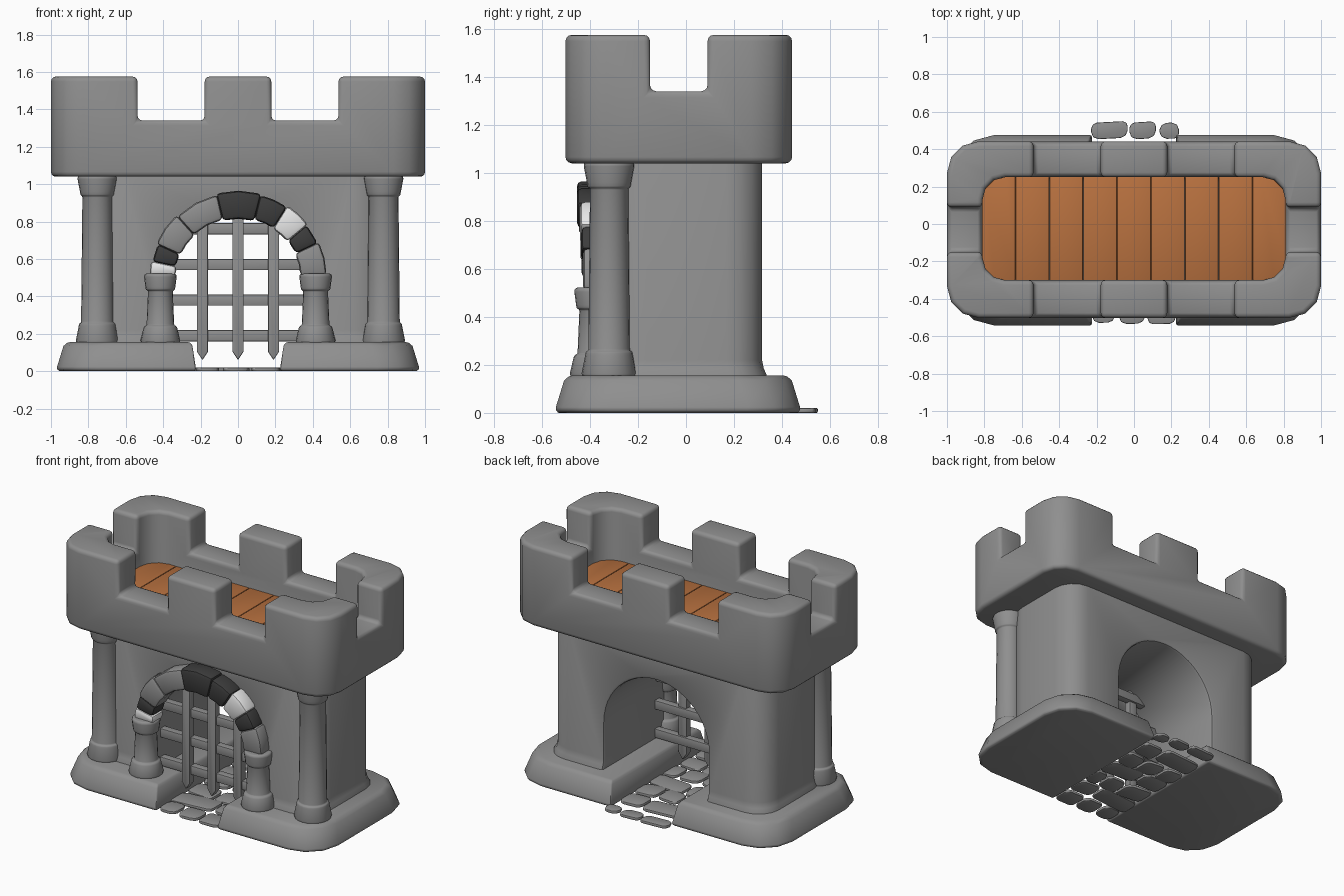
import bpy, bmesh, math, random

if "Cube" in bpy.data.objects:
    bpy.data.objects.remove(bpy.data.objects["Cube"])
random.seed(4)

def material(name, c):
    m = bpy.data.materials.new(name)
    m.diffuse_color = (*c, 1)
    m.use_nodes = True
    m.node_tree.nodes["Principled BSDF"].inputs["Base Color"].default_value = m.diffuse_color
    return m

GREY = material("stone grey", (0.275, 0.275, 0.275))
DARK = material("dark stone", (0.045, 0.045, 0.045))
WHITE = material("pale stone", (0.8, 0.8, 0.8))
WOOD = material("wood", (0.48, 0.165, 0.05))

def apply_mod(ob, mod):
    bpy.context.view_layer.objects.active = ob
    bpy.ops.object.modifier_apply(modifier=mod.name)

def finish(ob, bevel=0.0, segs=2, clamp=True):
    bpy.ops.object.select_all(action='DESELECT')
    ob.select_set(True)
    bpy.context.view_layer.objects.active = ob
    if bevel:
        b = ob.modifiers.new("bevel", 'BEVEL')
        b.width, b.segments, b.limit_method = bevel, segs, 'ANGLE'
        b.angle_limit = math.radians(40)
        b.use_clamp_overlap = clamp
        apply_mod(ob, b)
    bpy.ops.object.shade_smooth_by_angle(angle=math.radians(40))

def loft(name, rings, mat, bevel=0.0, done=True):
    """Skin a stack of equal-length rings and cap both ends."""
    bm = bmesh.new()
    vs = [[bm.verts.new(p) for p in r] for r in rings]
    n = len(rings[0])
    for a, b in zip(vs, vs[1:]):
        for i in range(n):
            bm.faces.new((a[i], a[(i + 1) % n], b[(i + 1) % n], b[i]))
    bm.faces.new(vs[0][::-1])
    bm.faces.new(vs[-1])
    bmesh.ops.recalc_face_normals(bm, faces=bm.faces)
    me = bpy.data.meshes.new(name)
    bm.to_mesh(me)
    bm.free()
    me.materials.append(mat)
    ob = bpy.data.objects.new(name, me)
    bpy.context.collection.objects.link(ob)
    if done:
        finish(ob, bevel)
    return ob

def prism(name, pts, lo, hi, mat, axis='z', bevel=0.0, done=True):
    put = (lambda p, t: (p[0], p[1], t)) if axis == 'z' else (lambda p, t: (p[0], t, p[1]))
    return loft(name, [[put(p, t) for p in pts] for t in (lo, hi)], mat, bevel, done)

def rrect(x0, x1, y0, y1, radii, n=3):
    """Rounded rectangle; radii in order right-back, left-back, left-front, right-front."""
    out = []
    for k, (r, (cx, cy, sx, sy)) in enumerate(zip(radii, ((x1, y1, -1, -1), (x0, y1, 1, -1),
                                                          (x0, y0, 1, 1), (x1, y0, -1, 1)))):
        if r == 0:
            out.append((cx, cy))
            continue
        for i in range(n + 1):
            a = math.pi / 2 * (k + i / n)
            out.append((cx + sx * r + r * math.cos(a), cy + sy * r + r * math.sin(a)))
    return out

def rect(x0, x1, y0, y1):
    return rrect(x0, x1, y0, y1, (0, 0, 0, 0))

def cut(ob, cutter):
    m = ob.modifiers.new("cut", 'BOOLEAN')
    m.operation, m.object, m.solver = 'DIFFERENCE', cutter, 'EXACT'
    apply_mod(ob, m)
    bpy.data.objects.remove(cutter)

def lathe(name, x, y, profile, mat, bevel=0.008, n=20):
    rings = [[(x + r * math.cos(2 * math.pi * i / n), y + r * math.sin(2 * math.pi * i / n), z)
              for i in range(n)] for r, z in profile]
    return loft(name, rings, mat, bevel)

# base halves with sloped sides, either side of the path
for s, side in ((1, "right"), (-1, "left")):
    rings = []
    for z, d in ((0, 0.012), (0.015, 0), (0.135, 0.037), (0.155, 0.06)):
        r = rrect(0.225 + d * 0.5, 0.97 - d, -0.545 + d, 0.478 - d, (0.22, 0, 0, 0.22))
        rings.append([(s * p[0], p[1], z) for p in r])
    loft("base_" + side, rings, GREY, 0.012)

# body with arched tunnel
rings = []
for z, d in ((0.1, 0.022), (0.16, 0.018), (0.185, 0.007), (0.22, 0), (1.1, 0)):
    rings.append([(p[0], p[1], z) for p in
                  rrect(-0.8 - d, 0.8 + d, -0.345 - d, 0.317 + d, (0.15, 0.15, 0.18, 0.18), 4)])
body = loft("gatehouse_body", rings, GREY, done=False)
R, ZC = 0.385, 0.465
arch = [(R * math.cos(math.pi * i / 24), ZC + R * math.sin(math.pi * i / 24)) for i in range(25)]
cut(body, prism("tunnel_cutter", arch + [(-R, 0), (R, 0)], -1, 1, GREY, 'y', done=False))
finish(body, 0.018, 2, False)

# battlement with sunken floor and notches
wall = prism("battlement", rrect(-1, 1, -0.502, 0.442, (0.17,) * 4), 1.04, 1.575, GREY, done=False)
cut(wall, prism("pocket_cutter", rrect(-0.81, 0.81, -0.3, 0.25, (0.12,) * 4), 1.2, 2, GREY, done=False))
for s in (1, -1):
    x0, x1 = sorted((s * 0.178, s * 0.537))
    cut(wall, prism("notch_cutter", rect(x0, x1, -1, 1), 1.34, 2, GREY, done=False))
cut(wall, prism("side_notch_cutter", rect(-1.5, 1.5, -0.15, 0.09), 1.34, 2, GREY, done=False))
finish(wall, 0.026, 3, False)

# plank floor, end planks follow the rounded corners
W = 1.63 / 9
for i in range(9):
    x0 = -0.815 + i * W + 0.001
    r = 0.13
    radii = (0, r, r, 0) if i == 0 else (r, 0, 0, r) if i == 8 else (0,) * 4
    prism("floor_plank", rrect(x0, x0 + W - 0.002, -0.303, 0.253, radii), 1.19, 1.23, WOOD, bevel=0.005)

# columns
for s, side, x in ((1, "right", 0.778), (-1, "left", -0.752)):
    lathe("large_column_" + side, x, -0.32,
          [(0.108, 0.14), (0.115, 0.165), (0.1, 0.24), (0.098, 0.255), (0.087, 0.26), (0.08, 0.935),
           (0.09, 0.94), (0.093, 0.96), (0.107, 1.033), (0.1, 1.045)], GREY)
    lathe("small_column_" + side, s * 0.415, -0.378,
          [(0.1, 0.14), (0.106, 0.165), (0.09, 0.232), (0.085, 0.242), (0.074, 0.245), (0.066, 0.43),
           (0.078, 0.435), (0.08, 0.45), (0.088, 0.51), (0.08, 0.522)], GREY)

# arch stones, from the left foot over to the right foot
bounds = (178, 169, 157, 134, 104, 75, 56, 38, 24, 2)
mats = (WHITE, DARK, GREY, GREY, DARK, DARK, WHITE, DARK, GREY)
fronts = (-0.43, -0.435, -0.44, -0.445, -0.455, -0.455, -0.442, -0.437, -0.43)
for k, m in enumerate(mats):
    a0, a1 = math.radians(bounds[k] + 0.3), math.radians(bounds[k + 1] - 0.3)
    ri, ro = (0.315, 0.465) if k % 2 == 0 else (0.32, 0.457)
    n = 2 if bounds[k] - bounds[k + 1] > 16 else 1
    A = [a0 + (a1 - a0) * t / n for t in range(n + 1)]
    pts = [(ro * math.cos(a) * 1.02, 0.5 + ro * math.sin(a)) for a in A]
    pts += [(ri * math.cos(a) * 1.06, 0.5 + ri * math.sin(a)) for a in reversed(A)]
    prism("arch_stone", pts, fronts[k], -0.31, m, 'y', 0.021)

# portcullis
for x, top in ((-0.19, 0.82), (0, 0.86), (0.19, 0.82)):
    w = 0.03
    prism("gate_upright", [(x - w, top), (x - w, 0.105), (x, 0.06), (x + w, 0.105), (x + w, top)],
          -0.282, -0.232, GREY, 'y', 0.006)
for z, half in ((0.19, 0.39), (0.38, 0.39), (0.57, 0.38), (0.762, 0.29)):
    prism("gate_crossbar", rect(-half, half, z - 0.03, z + 0.03), -0.27, -0.22, GREY, 'y', 0.006)

# paving stones
splits = ((-0.235, -0.03, 0.125, 0.245), (-0.24, 0.06, 0.235), (-0.235, -0.09, 0.07, 0.235), (-0.235, -0.03, 0.235))
rows = 7
for r in range(rows):
    y1 = 0.55 - r * 1.09 / rows
    row = splits[r % 4]
    for a, b in zip(row, row[1:]):
        dy = 0 if r in (0, rows - 1) else random.uniform(-0.012, 0.012)
        g = [random.uniform(0.003, 0.012) for _ in range(4)]
        y0 = y1 - (0.155 if r else 0.1)
        pts = rrect(a + g[0], b - g[1], y0 + g[2] + dy, y1 - g[3] + dy,
                    [random.uniform(0.025, 0.042) for _ in range(4)], 2)
        k = random.uniform(-0.1, 0.1)
        cx = (a + b) / 2
        pts = [(x, y + k * (x - cx)) for x, y in pts]
        prism("paving_stone", pts, 0, 0.02, GREY, bevel=0.006)
